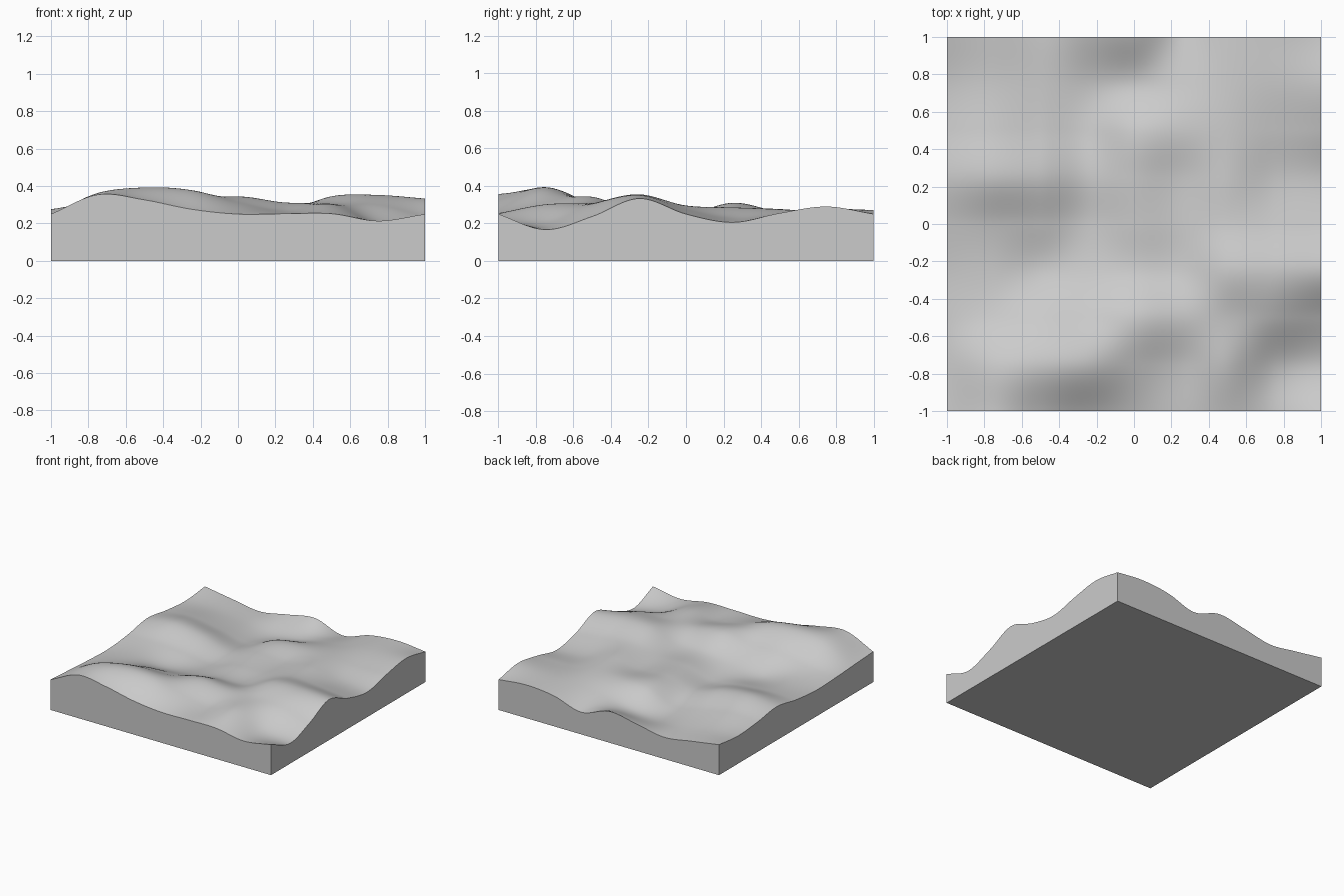
import bpy
import bmesh
import math

default_cube = bpy.data.objects.get("Cube")
if default_cube:
    bpy.data.objects.remove(default_cube, do_unlink=True)

# Hill and valley heights in thousandths, front row first, x rising along a row
HEIGHTS = [
    [250, 354, 326, 276, 250, 252, 252, 214, 250],
    [236, 356, 392, 378, 312, 268, 300, 205, 167],
    [222, 258, 298, 302, 342, 312, 308, 298, 237],
    [215, 222, 196, 215, 248, 258, 345, 352, 333],
    [237, 242, 225, 192, 250, 252, 295, 276, 250],
    [276, 310, 278, 212, 264, 250, 285, 230, 206],
    [246, 258, 216, 174, 266, 274, 275, 252, 255],
    [228, 217, 182, 156, 178, 226, 262, 275, 290],
    [250, 212, 178, 220, 257, 182, 250, 272, 250],
]
CELLS = len(HEIGHTS) - 1
DETAIL = 96


def smooth_sample(values, t):
    """Smooth curve through evenly spaced values, with t from 0 to 1."""
    padded = [2 * values[0] - values[1], *values, 2 * values[-1] - values[-2]]
    place = min(max(t, 0.0), 1.0) * CELLS
    cell = min(int(place), CELLS - 1)
    f = place - cell
    a, b, c, d = padded[cell:cell + 4]
    return b + 0.5 * f * (c - a + f * (2 * a - 5 * b + 4 * c - d
                                       + f * (3 * (b - c) + d - a)))


def ground_height(x, y):
    column = [smooth_sample(row, (x + 1) / 2) for row in HEIGHTS]
    return smooth_sample(column, (y + 1) / 2) / 1000


# Rolling ground surface
bm = bmesh.new()
bmesh.ops.create_grid(bm, x_segments=DETAIL, y_segments=DETAIL, size=1)
for vert in bm.verts:
    vert.co.z = ground_height(vert.co.x, vert.co.y)

# Straight side walls down to the floor
rim = [edge for edge in bm.edges if edge.is_boundary]
walls = bmesh.ops.extrude_edge_only(bm, edges=rim)["geom"]
for item in walls:
    if isinstance(item, bmesh.types.BMVert):
        item.co.z = 0

# Flat underside
floor_edges = [edge for edge in bm.edges if edge.is_boundary]
bmesh.ops.contextual_create(bm, geom=floor_edges)
bmesh.ops.recalc_face_normals(bm, faces=bm.faces[:])

mesh = bpy.data.meshes.new("terrain_block")
bm.to_mesh(mesh)
bm.free()
terrain = bpy.data.objects.new("terrain_block", mesh)
bpy.context.collection.objects.link(terrain)

# Plain grey all over
grey = bpy.data.materials.new("stone_grey")
grey.use_nodes = True
colour = (0.6, 0.6, 0.6, 1)
grey.diffuse_color = colour
for node in grey.node_tree.nodes:
    if node.type == "BSDF_PRINCIPLED":
        node.inputs["Base Color"].default_value = colour
mesh.materials.append(grey)

# Soft ground with crisp rim and corners
for other in bpy.context.selected_objects:
    other.select_set(False)
terrain.select_set(True)
bpy.context.view_layer.objects.active = terrain
bpy.ops.object.shade_smooth_by_angle(angle=math.radians(35))
